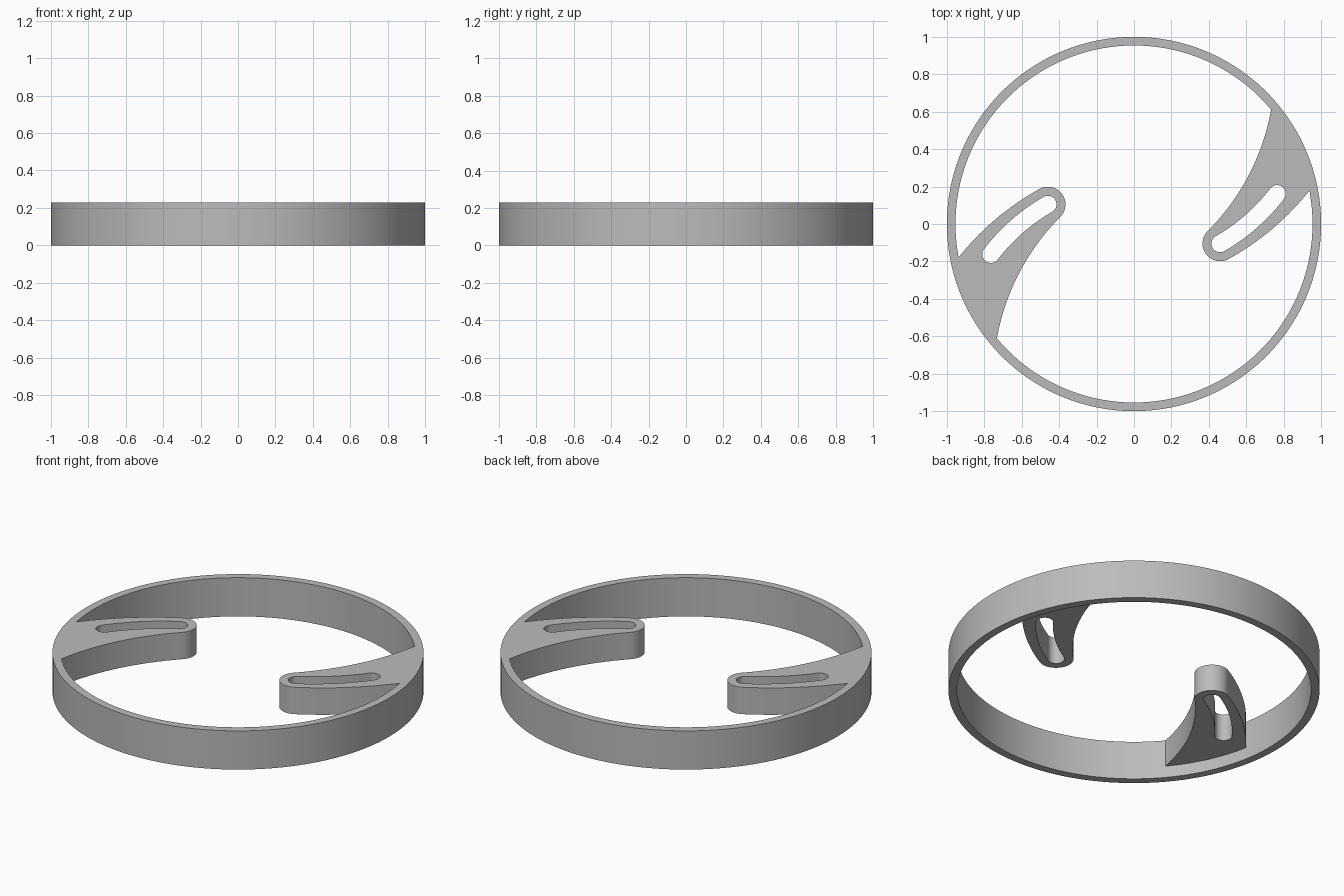
import bpy, bmesh, math
from mathutils import Vector

HEIGHT, ARM_BOTTOM, INNER = 0.23, 0.07, 0.954

if "Cube" in bpy.data.objects:
    bpy.data.objects.remove(bpy.data.objects["Cube"])

grey = bpy.data.materials.new("grey")
grey.use_nodes = True
grey.diffuse_color = (0.5, 0.5, 0.5, 1)
grey.node_tree.nodes["Principled BSDF"].inputs["Base Color"].default_value = (0.5, 0.5, 0.5, 1)


def circle_arc(centre, radius, start, end, steps):
    """Points on a circle between two angles in degrees."""
    angles = [math.radians(start + (end - start) * i / steps) for i in range(steps + 1)]
    return [Vector(centre) + radius * Vector((math.cos(a), math.sin(a))) for a in angles]


def bow(p, q, sag, steps=20):
    """Shallow bowed line from p to q, bulging to the right of travel."""
    p, q = Vector(p), Vector(q)
    d = q - p
    n = Vector((d.y, -d.x)).normalized()
    return [p + d * t + n * 4 * sag * t * (1 - t) for t in (i / steps for i in range(steps + 1))]


def prism(name, points, bottom, top, turn=1):
    """Upright solid with the given outline; turn=-1 spins it half a turn."""
    bm = bmesh.new()
    face = bm.faces.new([bm.verts.new((p.x * turn, p.y * turn, bottom)) for p in points])
    up = bmesh.ops.extrude_face_region(bm, geom=[face])["geom"]
    bmesh.ops.translate(bm, vec=(0, 0, top - bottom),
                        verts=[v for v in up if isinstance(v, bmesh.types.BMVert)])
    bmesh.ops.recalc_face_normals(bm, faces=bm.faces)
    mesh = bpy.data.meshes.new(name)
    bm.to_mesh(mesh)
    bm.free()
    mesh.materials.append(grey)
    obj = bpy.data.objects.new(name, mesh)
    bpy.context.collection.objects.link(obj)
    return obj


def combine(target, other, operation):
    """Apply a boolean and discard the helper."""
    mod = target.modifiers.new("combine", "BOOLEAN")
    mod.operation, mod.solver, mod.object = operation, "EXACT", other
    bpy.context.view_layer.objects.active = target
    bpy.ops.object.modifier_apply(modifier=mod.name)
    bpy.data.objects.remove(other)


# Thin round band
band = prism("ring_with_arms", circle_arc((0, 0), 1, 0, 358, 179), 0, HEIGHT)
hole = prism("hole", circle_arc((0, 0), INNER, 0, 358, 179), -0.1, HEIGHT + 0.1)
combine(band, hole, "DIFFERENCE")

# Arm outline: inner edge, round tip, outer edge, root buried in the band
tip, slot_end = (0.46, -0.105), (0.765, 0.162)
tip_round = circle_arc(tip, 0.094, 140, 299, 20)
root = circle_arc((0, 0), 0.975, 10.8, 39.8, 12)
outline = bow((0.733, 0.611), tip_round[0], -0.057)
outline += tip_round[1:] + bow(tip_round[-1], (0.938, 0.179), 0.028)[1:] + root

# Curved slot with round ends
centre = bow(tip, slot_end, 0.02)
sides = []
for i, p in enumerate(centre):
    d = (centre[min(i + 1, len(centre) - 1)] - centre[max(i - 1, 0)]).normalized()
    sides.append((p, Vector((d.y, -d.x)) * 0.046))
slot = [p + n for p, n in sides]
for (p, n), side in ((sides[-1], -1), (sides[0], 1)):
    a = math.degrees(math.atan2(n.y, n.x)) + (0 if side < 0 else 180)
    slot += circle_arc(p, 0.046, a, a + 180, 12)[1:-1]
    if side < 0:
        slot += [p - n for p, n in reversed(sides)]

# Two arms, half a turn apart
for turn in (1, -1):
    arm = prism("arm", outline, ARM_BOTTOM, HEIGHT, turn)
    combine(arm, prism("slot", slot, 0, HEIGHT + 0.1, turn), "DIFFERENCE")
    combine(band, arm, "UNION")

bpy.ops.object.select_all(action="DESELECT")
band.select_set(True)
bpy.context.view_layer.objects.active = band
bpy.ops.object.shade_smooth_by_angle(angle=math.radians(30))
